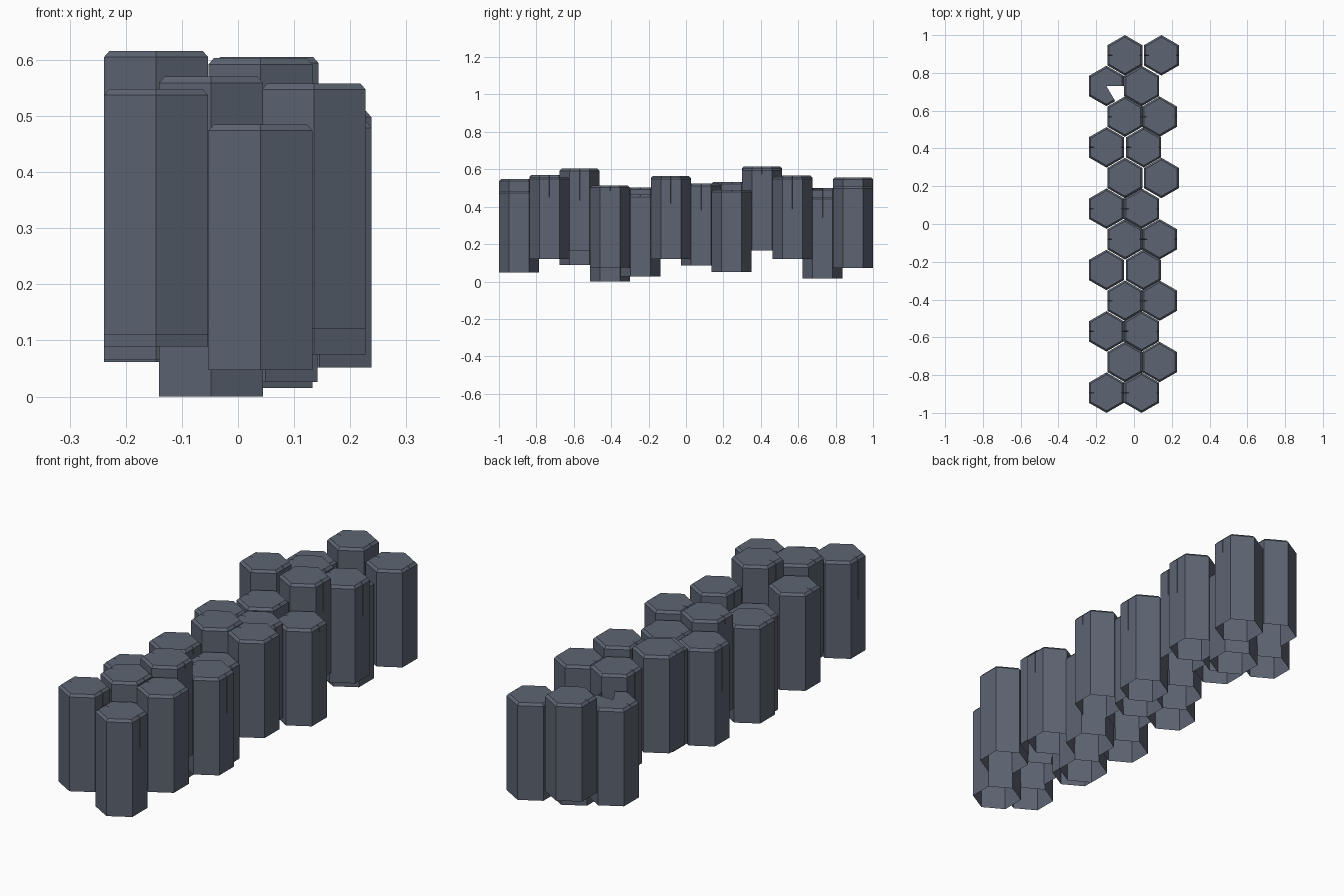
import bpy, bmesh, math

if "Cube" in bpy.data.objects:
    bpy.data.objects.remove(bpy.data.objects["Cube"])

R = 0.107          # corner radius of a hexagonal column
LENGTH = 0.438     # every column has the same length
BEVEL = 0.011
CRACK = 0.21       # how far the side cracks run down

stone = bpy.data.materials.new("slate_grey")
stone.diffuse_color = (0.11, 0.13, 0.17, 1)
stone.use_nodes = True
stone.node_tree.nodes["Principled BSDF"].inputs["Base Color"].default_value = stone.diffuse_color


def outline(radius, crack_w, crack_d):
    """Hexagon with points toward +-y, a thin crack in each x-facing side."""
    pts = []
    apothem = radius * math.cos(math.pi / 6)
    for i in range(6):
        a = math.radians(60 * i)
        # middle of the side, split in three where it is cracked
        if i in (0, 3):
            s = 1 if i == 0 else -1
            depth = crack_d if s < 0 else crack_d * 0.3
            pts += [(s * apothem, -s * crack_w), (s * (apothem - depth), 0),
                    (s * apothem, s * crack_w)]
        else:
            pts.append((apothem * math.cos(a), apothem * math.sin(a)))
        c = a + math.radians(30)
        pts.append((radius * math.cos(c), radius * math.sin(c)))
    return pts


def column(name, x, y, top, chipped=False):
    """Hollow column, open at the bottom; a chipped one lacks a corner of its cap."""
    bm = bmesh.new()
    levels = [(top - LENGTH, R, 0, 0), (top - CRACK, R, 0, 0),
              (top - BEVEL, R, 0.001, 0.02), (top, R - BEVEL, 0.0012, 0.025)]
    rings = [[bm.verts.new((px + x, py + y, z)) for px, py in outline(r, w, d)]
             for z, r, w, d in levels]
    n = len(rings[0])
    gap = (n - 2, n - 1) if chipped else ()   # edges on either side of the lost corner
    for level in range(3):
        lo, hi = rings[level], rings[level + 1]
        for i in range(n):
            if level == 2 and i in gap:
                continue
            j = (i + 1) % n
            bm.faces.new((lo[i], lo[j], hi[j], hi[i]))
    cap = list(rings[-1])
    if chipped:
        bm.verts.remove(cap[-1])
        cap[-1] = bm.verts.new((x, y, top))
    bm.faces.new(cap)
    bmesh.ops.remove_doubles(bm, verts=bm.verts[:], dist=1e-5)
    bm.normal_update()
    mesh = bpy.data.meshes.new(name)
    bm.to_mesh(mesh)
    bm.free()
    mesh.materials.append(stone)
    bpy.context.collection.objects.link(bpy.data.objects.new(name, mesh))


# Top heights of the left and right column in each row, front to back
tops = [(0.548, 0.485), (0.570, 0.558), (0.527, 0.603), (0.438, 0.513),
        (0.503, 0.464), (0.565, 0.558), (0.523, 0.523), (0.533, 0.490),
        (0.616, 0.605), (0.567, 0.558), (0.500, 0.453), (0.557, 0.509)]
# Slight sideways drift of some right-hand columns
drift = {4: 0.009, 7: 0.01, 8: 0.011, 11: 0.01}

for row, (left, right) in enumerate(tops):
    y = -0.893 + row * 1.786 / 11
    x = -0.146 if row % 2 == 0 else -0.048
    column(f"left_column_{row + 1}", x, y, left, chipped=(row == 10))
    column(f"right_column_{row + 1}", x + 0.186 + drift.get(row, 0) - 0.003 * (row % 2),
           y, right)
